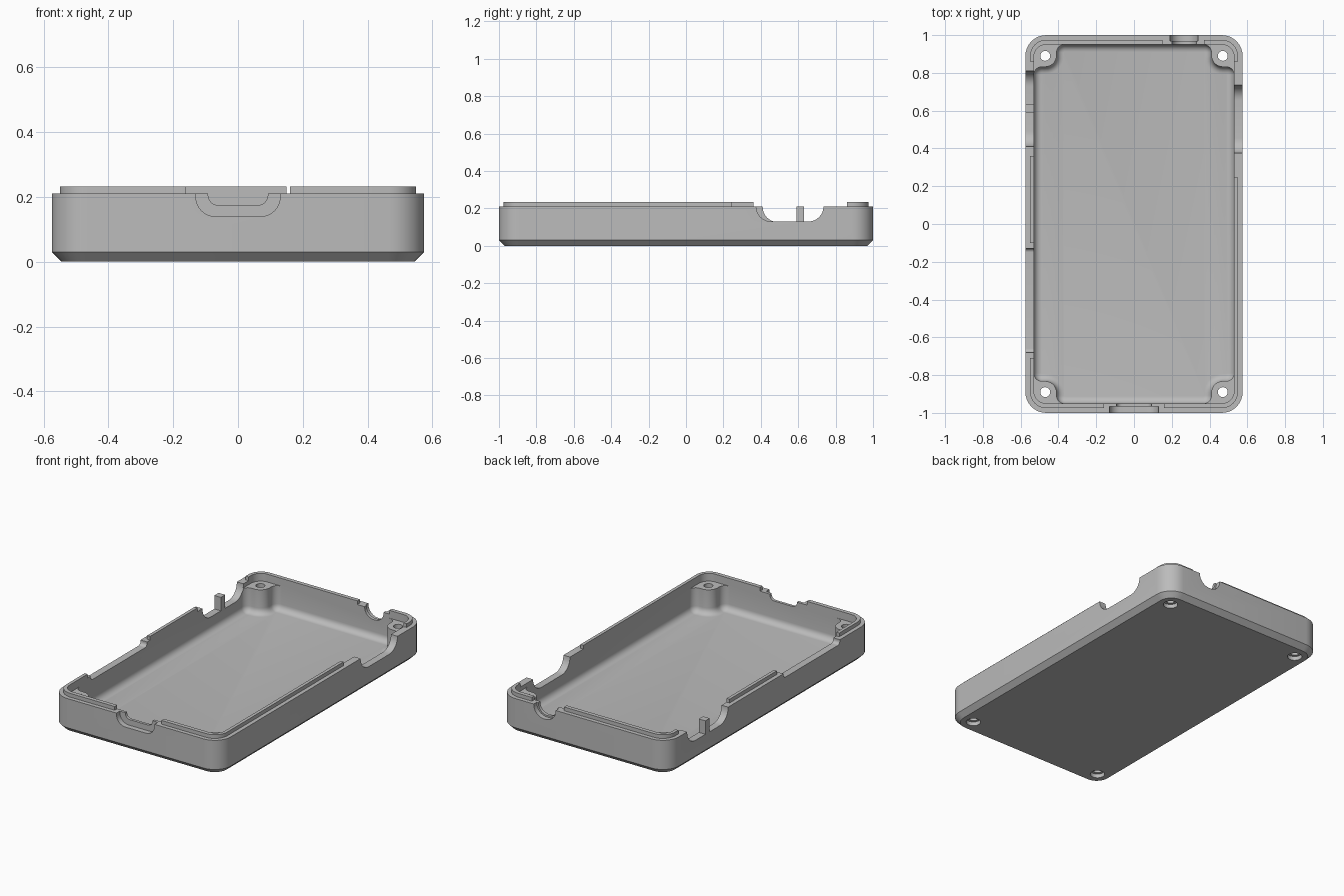
import bpy, bmesh, math
from mathutils import Vector, Matrix

if "Cube" in bpy.data.objects:
    bpy.data.objects.remove(bpy.data.objects["Cube"], do_unlink=True)

grey = bpy.data.materials.new("plain grey")
grey.use_nodes = True
colour = (0.5, 0.5, 0.5, 1)
grey.diffuse_color = colour
grey.node_tree.nodes["Principled BSDF"].inputs["Base Color"].default_value = colour

HX, HY, TOP, LIP_TOP = 0.575, 1.0, 0.21, 0.233
INX, INY, FLOOR, FILLET = 0.53, 0.95, 0.035, 0.038


def rounded(corners, inset=0.0, steps=8):
    """Inset a right-angled anticlockwise outline and round its corners."""
    out = []
    for i, (x, y, r) in enumerate(corners):
        p = Vector((x, y))
        before, after = Vector(corners[i - 1][:2]), Vector(corners[(i + 1) % len(corners)][:2])
        d1, d2 = (p - before).normalized(), (after - p).normalized()
        p += inset * (Vector((-d1.y, d1.x)) + Vector((-d2.y, d2.x)))
        if r == 0:
            out.append(p)
            continue
        r += -inset if d1.cross(d2) > 0 else inset
        c = p + r * (d2 - d1)
        for k in range(steps + 1):
            t = math.pi / 2 * k / steps
            out.append(c + r * (d1 * math.sin(t) - d2 * math.cos(t)))
    return out


def make_object(name, bm):
    bmesh.ops.recalc_face_normals(bm, faces=bm.faces)
    mesh = bpy.data.meshes.new(name)
    bm.to_mesh(mesh)
    bm.free()
    mesh.materials.append(grey)
    ob = bpy.data.objects.new(name, mesh)
    bpy.context.collection.objects.link(ob)
    return ob


def loft(name, corners, levels, axis="z"):
    """Stack insets of an outline along an axis; levels are (inset, position)."""
    place = {"z": lambda p, s: (p.x, p.y, s),
             "y": lambda p, s: (p.x, s, p.y),
             "x": lambda p, s: (s, p.x, p.y)}[axis]
    bm = bmesh.new()
    rings = [[bm.verts.new(place(p, s)) for p in rounded(corners, inset)]
             for inset, s in levels]
    for a, b in zip(rings, rings[1:]):
        for i in range(len(a)):
            j = (i + 1) % len(a)
            bm.faces.new((a[i], a[j], b[j], b[i]))
    bm.faces.new(rings[0])
    bm.faces.new(rings[-1])
    return make_object(name, bm)


def rect(x0, x1, y0, y1, r=0.0):
    return [(x0, y0, r), (x1, y0, r), (x1, y1, r), (x0, y1, r)]


def slot(name, axis, lo, hi, bottom, r, start, end):
    """Open-topped notch with rounded lower corners."""
    outline = [(lo, bottom, r), (hi, bottom, r), (hi, 0.3, 0), (lo, 0.3, 0)]
    return loft(name, outline, [(0, start), (0, end)], axis)


def cylinder(name, x, y, r, z0, z1):
    bm = bmesh.new()
    bmesh.ops.create_cone(bm, cap_ends=True, segments=32, radius1=r, radius2=r,
                          depth=z1 - z0, matrix=Matrix.Translation((x, y, (z0 + z1) / 2)))
    return make_object(name, bm)


# Tray body: chamfered foot, straight wall, ledge and raised lip
tray = loft("tray", rect(-HX, HX, -HY, HY, 0.11),
            [(0.03, 0), (0, 0.03), (0, TOP), (0.025, TOP), (0.025, LIP_TOP)])
cutters = []

# Cavity that leaves a screw post in each corner, with a filleted floor
BX, BY, POST, FLARE = 0.41, 0.832, 0.06, 0.042
corner = [(INX, BY, FLARE), (BX, BY, POST), (BX, INY, FLARE)]
outline = []
for sx, sy in ((1, 1), (-1, 1), (-1, -1), (1, -1)):
    part = [(x * sx, y * sy, r) for x, y, r in corner]
    outline += part if sx * sy > 0 else part[::-1]
levels = []
for k in range(7):
    t = math.pi / 2 * k / 6
    levels.append((FILLET * (1 - math.sin(t)), FLOOR + FILLET * (1 - math.cos(t))))
cutters.append(loft("cavity_cutter", outline, levels + [(0, 0.3)]))
cutters.append(loft("upper_cavity_cutter", rect(-INX, INX, -INY, INY, 0.065),
                    [(0, 0.185), (0, 0.3)]))

# Gaps in the raised lip
for x0, x1, y0, y1 in ((-0.16, 0.16, -1.1, -0.9), (0.15, 0.37, 0.9, 1.1),
                       (0.5, 0.7, 0.245, 0.86), (-0.7, -0.5, -0.71, -0.10),
                       (-0.7, -0.5, 0.36, 0.86)):
    cutters.append(loft("lip_gap_cutter", rect(x0, x1, y0, y1), [(0, TOP), (0, 0.3)]))

# Port notches through the walls
cutters += [
    slot("front_port_recess", "y", -0.13, 0.13, 0.14, 0.06, -1.1, -0.967),
    slot("front_port_notch", "y", -0.092, 0.092, 0.175, 0.03, -1.1, -0.9),
    slot("back_port_recess", "y", 0.19, 0.34, 0.137, 0.07, 0.97, 1.1),
    slot("back_port_notch", "y", 0.2, 0.33, 0.147, 0.06, 0.9, 1.1),
    slot("right_notch", "x", 0.375, 0.735, 0.13, 0.08, 0.5, 0.7),
    slot("left_notch", "x", 0.41, 0.81, 0.127, 0.08, -0.7, -0.5),
    slot("left_shallow_notch", "x", -0.68, -0.13, 0.182, 0.02, -0.7, -0.5),
]

# Screw holes with counterbores underneath
for sx in (-1, 1):
    for sy in (-1, 1):
        cutters.append(cylinder("screw_hole", sx * 0.47, sy * 0.89, 0.026, -0.1, 0.3))
        cutters.append(cylinder("counterbore", sx * 0.47, sy * 0.89, 0.042, -0.1, 0.025))

bpy.context.view_layer.objects.active = tray
for cutter in cutters:
    cutter.hide_render = True
    mod = tray.modifiers.new("cut", "BOOLEAN")
    mod.operation = "DIFFERENCE"
    mod.solver = "EXACT"
    mod.object = cutter
    bpy.ops.object.modifier_apply(modifier=mod.name)
    bpy.data.objects.remove(cutter, do_unlink=True)

# Upright divider standing in the left notch
loft("notch_divider", rect(-HX, -INX, 0.59, 0.632), [(0, 0.12), (0, TOP)])

bpy.ops.object.select_all(action="DESELECT")
tray.select_set(True)
bpy.ops.object.shade_smooth_by_angle(angle=math.radians(30))
